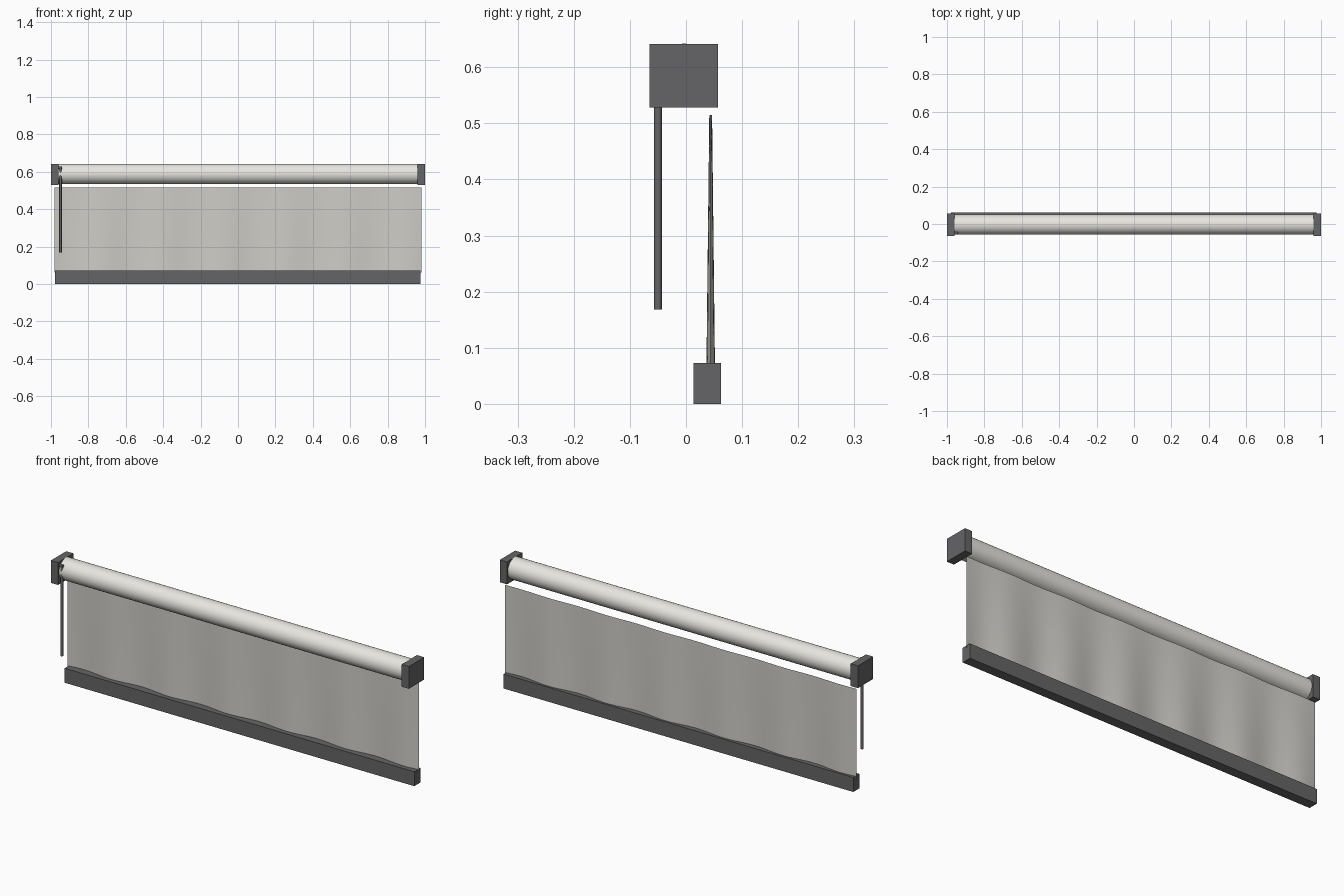
import bpy, bmesh, math
from mathutils import Matrix

if "Cube" in bpy.data.objects:
    bpy.data.objects.remove(bpy.data.objects["Cube"])


def material(name, rgb):
    m = bpy.data.materials.new(name)
    m.diffuse_color = (*rgb, 1)
    m.use_nodes = True
    m.node_tree.nodes["Principled BSDF"].inputs["Base Color"].default_value = m.diffuse_color
    return m


DARK = material("dark_metal", (0.13, 0.13, 0.135))
CLOTH = material("cloth", (0.62, 0.61, 0.57))
ROLL = material("rolled_cloth", (0.80, 0.79, 0.74))


def add(name, bm, mat, smooth=False):
    me = bpy.data.meshes.new(name)
    bm.to_mesh(me)
    bm.free()
    me.materials.append(mat)
    ob = bpy.data.objects.new(name, me)
    bpy.context.collection.objects.link(ob)
    if smooth:
        bpy.ops.object.select_all(action='DESELECT')
        ob.select_set(True)
        bpy.context.view_layer.objects.active = ob
        bpy.ops.object.shade_smooth_by_angle(angle=math.radians(40))
    return ob


def box(name, lo, hi, mat):
    bm = bmesh.new()
    bmesh.ops.create_cube(bm, size=1)
    for v in bm.verts:
        for i in range(3):
            v.co[i] = lo[i] + (v.co[i] + 0.5) * (hi[i] - lo[i])
    return add(name, bm, mat)


def cylinder(name, center, radius, length, axis, mat, sides=32):
    bm = bmesh.new()
    rot = Matrix.Rotation(math.pi / 2, 4, 'Y') if axis == 'X' else Matrix()
    bmesh.ops.create_cone(bm, cap_ends=True, segments=sides, radius1=radius,
                          radius2=radius, depth=length,
                          matrix=Matrix.Translation(center) @ rot)
    return add(name, bm, mat, True)


# Roller tube
cylinder("roller_tube", (0, -0.003, 0.588), 0.054, 1.92, 'X', ROLL, 48)

# End brackets
for side, label in ((-1, "left"), (1, "right")):
    xs = sorted((side * 0.96, side * 1.0))
    box(label + "_bracket", (xs[0], -0.065, 0.528), (xs[1], 0.057, 0.641), DARK)

# Hanging cloth: soft waves that grow towards the hem
bm = bmesh.new()
cols, rows = 96, 12
grid = []
for j in range(rows + 1):
    t = j / rows
    z = 0.515 - t * 0.455
    amp = 0.0025 + 0.0052 * t
    line = []
    for i in range(cols + 1):
        u = i / cols
        y = 0.044 + amp * math.sin(2 * math.pi * 6 * u)
        line.append(bm.verts.new((-0.982 + 1.962 * u, y, z)))
    grid.append(line)
for j in range(rows):
    for i in range(cols):
        bm.faces.new((grid[j][i], grid[j + 1][i], grid[j + 1][i + 1], grid[j][i + 1]))
add("hanging_cloth", bm, CLOTH, True)

# Weighted bottom bar
box("bottom_bar", (-0.978, 0.013, 0), (0.976, 0.062, 0.073), DARK)

# Control wand and its hook
cylinder("control_wand", (-0.949, -0.050, 0.397), 0.007, 0.458, 'Z', DARK, 12)
cylinder("wand_hook", (-0.953, -0.050, 0.622), 0.007, 0.024, 'X', DARK, 12)
